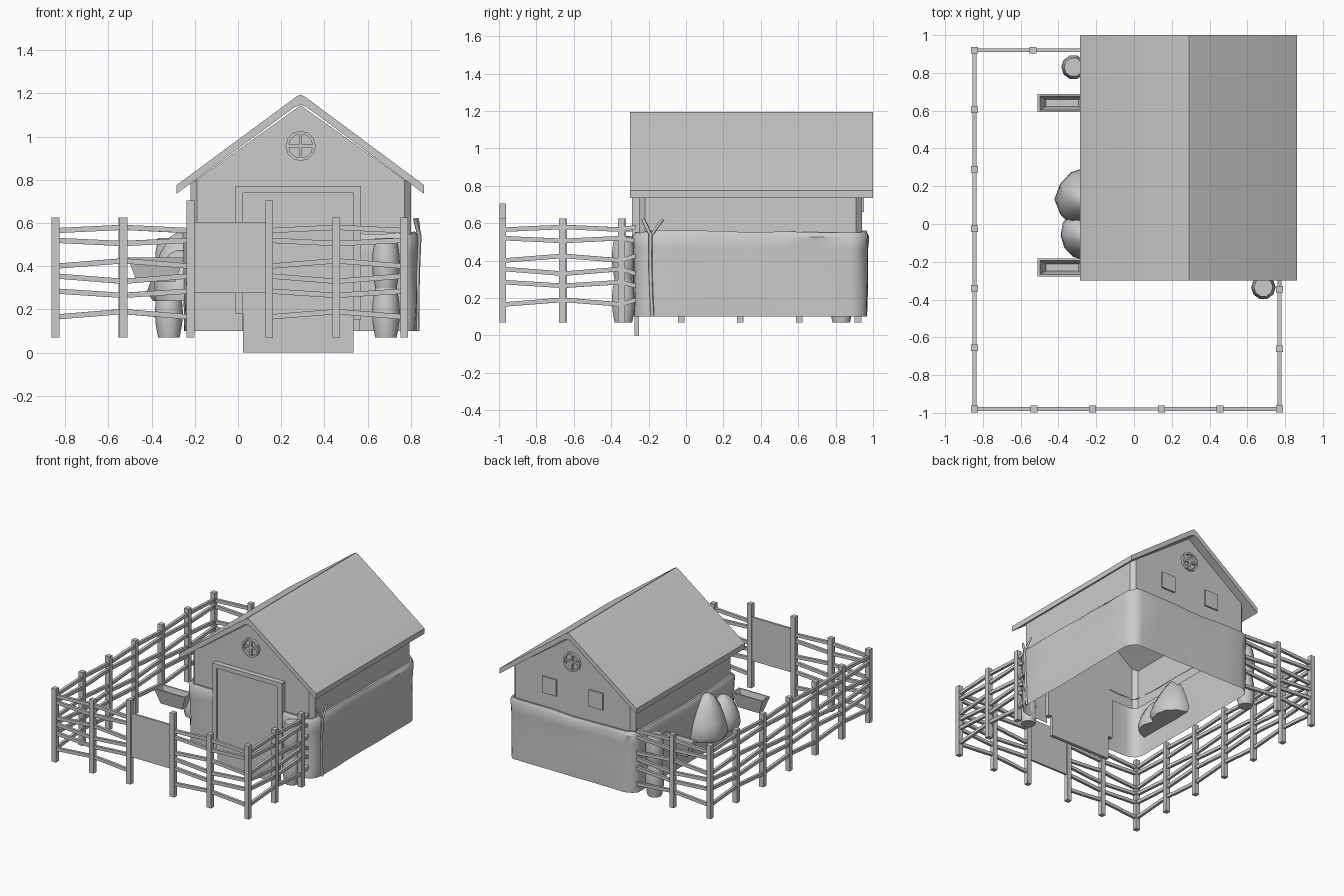
import bpy, bmesh, math, random
from mathutils import Vector, Matrix

if "Cube" in bpy.data.objects:
    bpy.data.objects.remove(bpy.data.objects["Cube"])
random.seed(4)
CX = 0.29  # barn centre line


def make(name, verts, faces, smooth=False):
    me = bpy.data.meshes.new(name)
    me.from_pydata([tuple(v) for v in verts], [], faces)
    bm = bmesh.new()
    bm.from_mesh(me)
    bmesh.ops.recalc_face_normals(bm, faces=bm.faces)
    bm.to_mesh(me)
    bm.free()
    ob = bpy.data.objects.new(name, me)
    bpy.context.collection.objects.link(ob)
    if smooth:
        bpy.context.view_layer.objects.active = ob
        bpy.ops.object.select_all(action='DESELECT')
        ob.select_set(True)
        bpy.ops.object.shade_smooth_by_angle(angle=math.radians(40))
    return ob


BOX_FACES = [(0, 1, 3, 2), (4, 6, 7, 5), (0, 4, 5, 1), (2, 3, 7, 6), (0, 2, 6, 4), (1, 5, 7, 3)]


def box(name, x0, x1, y0, y1, z0, z1):
    return make(name, [(x, y, z) for x in (x0, x1) for y in (y0, y1) for z in (z0, z1)], BOX_FACES)


def beam(name, a, b, w, h):
    # box running from a to b, mostly horizontal
    a, b = Vector(a), Vector(b)
    side = (b - a).cross(Vector((0, 0, 1))).normalized() * w / 2
    up = Vector((0, 0, h / 2))
    return make(name, [p + s * side + u * up for p in (a, b) for s in (-1, 1) for u in (-1, 1)], BOX_FACES)


def lathe(name, x, y, prof, n, wob=0.0, lean=0.0):
    verts = []
    top = prof[-1][1]
    for r, z in prof:
        for i in range(n):
            a = 2 * math.pi * i / n
            q = r * (1 + random.uniform(-wob, wob))
            verts.append((x + q * math.cos(a) + lean * z / top, y + q * math.sin(a), z))
    faces = [(k * n + i, k * n + (i + 1) % n, (k + 1) * n + (i + 1) % n, (k + 1) * n + i)
             for k in range(len(prof) - 1) for i in range(n)]
    faces += [tuple(range(n)), tuple(range((len(prof) - 1) * n, len(prof) * n))]
    return make(name, verts, faces, True)


# Roof: bent slab extruded along y
prof = [(-0.285, 0.735), (-0.285, 0.775), (CX - 0.02, 1.185), (CX, 1.195), (CX + 0.02, 1.185),
        (0.862, 0.775), (0.862, 0.735), (CX + 0.03, 1.135), (CX, 1.148), (CX - 0.03, 1.135)]
n = len(prof)
half = [(0, 1, 2, 9), (2, 3, 8, 9), (3, 4, 7, 8), (4, 5, 6, 7)]
roof = make("roof", [(x, y, z) for y in (-0.3, 1.0) for x, z in prof],
            [(i, (i + 1) % n, n + (i + 1) % n, n + i) for i in range(n)]
            + half + [tuple(n + i for i in f) for f in half], True)

# Upper walls: chamfered plan, top follows the gable
X0, X1, Y0, Y1, c = -0.22, 0.80, -0.25, 0.94, 0.03
plan = [(X0 + c, Y0), (CX, Y0), (X1 - c, Y0), (X1, Y0 + c), (X1, Y1 - c),
        (X1 - c, Y1), (CX, Y1), (X0 + c, Y1), (X0, Y1 - c), (X0, Y0 + c)]
n = len(plan)
make("barn_walls", [(x, y, 0.48) for x, y in plan]
     + [(x, y, 1.145 - 0.715 * abs(x - CX)) for x, y in plan],
     [(i, (i + 1) % n, n + (i + 1) % n, n + i) for i in range(n)])

# Lower covering: rounded, slightly wavy skirt with a gap for the door
path = [(0.56, Y0, 0, -1), (0.66, Y0, 0, -1)]
r = 0.06
corners = [(X1 - r, Y0 + r, -90), (X1 - r, Y1 - r, 0), (X0 + r, Y1 - r, 90), (X0 + r, Y0 + r, 180)]
for k, (x, y, a0) in enumerate(corners):
    if k:
        px, py = path[-1][:2]
        a = math.radians(a0)
        nx, ny = math.cos(a), math.sin(a)
        ex, ey = x + r * nx, y + r * ny
        path += [(px + (ex - px) * t / 6, py + (ey - py) * t / 6, nx, ny) for t in range(1, 6)]
    for s in range(5):
        a = math.radians(a0 + 22.5 * s)
        path.append((x + r * math.cos(a), y + r * math.sin(a), math.cos(a), math.sin(a)))
path += [(-0.08, Y0, 0, -1), (0.02, Y0, 0, -1)]
rows = [(0.10, 0.027), (0.22, 0.03), (0.36, 0.028), (0.46, 0.03), (0.53, 0.036), (0.555, 0.02), (0.55, -0.005)]
verts = []
m = len(path)
wave = [random.uniform(-0.008, 0.008) for _ in range(m)]
for k, (z, off) in enumerate(rows):
    for i, (x, y, nx, ny) in enumerate(path):
        o = off + random.uniform(-0.004, 0.004)
        verts.append((x + nx * o, y + ny * o, z + (wave[i] if k > 3 else 0)))
make("lower_skirt", verts, [(k * m + i, k * m + i + 1, (k + 1) * m + i + 1, (k + 1) * m + i)
                            for k in range(len(rows) - 1) for i in range(m - 1)], True)

# Forked stick against the right side
def stick(name, pts, rad):
    cu = bpy.data.curves.new(name, 'CURVE')
    cu.dimensions = '3D'
    cu.bevel_depth = rad
    cu.bevel_resolution = 0
    cu.use_fill_caps = True
    sp = cu.splines.new('POLY')
    sp.points.add(len(pts) - 1)
    for p, q in zip(sp.points, pts):
        p.co = (*q, 1)
    bpy.context.collection.objects.link(bpy.data.objects.new(name, cu))


stick("forked_stick", [(0.83, -0.18, 0.10), (0.832, -0.19, 0.35), (0.84, -0.19, 0.54), (0.82, -0.23, 0.62)], 0.01)
stick("stick_branch", [(0.84, -0.19, 0.53), (0.83, -0.125, 0.62)], 0.008)

# Door and frame
box("door", 0.022, 0.535, -0.275, -0.25, 0.0, 0.74)
for name, x0, x1, z0 in (("frame_left", -0.012, 0.022, 0.18), ("frame_right", 0.535, 0.57, 0.15),
                         ("frame_top", -0.012, 0.57, 0.74)):
    box(name, x0, x1, -0.29, -0.25, z0, 0.772)

# Round windows with a cross, front and back
for side, y, d in (("front", Y0, -1), ("back", Y1, 1)):
    N = 12
    vs = [(CX + R * math.cos(2 * math.pi * i / N), y + d * t, 0.957 + R * math.sin(2 * math.pi * i / N))
          for R, t in ((0.07, 0), (0.07, 0.02), (0.056, 0.02), (0.056, 0)) for i in range(N)]
    make(side + "_round_window", vs, [(k * N + i, k * N + (i + 1) % N, (k + 1) * N + (i + 1) % N, (k + 1) * N + i)
                                      for k in range(3) for i in range(N)])
    ya, yb = sorted((y, y + d * 0.014))
    box(side + "_window_bar_v", CX - 0.007, CX + 0.007, ya, yb, 0.9, 1.014)
    box(side + "_window_bar_h", CX - 0.057, CX + 0.057, ya, yb, 0.95, 0.964)

# Square back windows
for x in (CX - 0.2, CX + 0.19):
    box("back_window", x - 0.058, x + 0.058, Y1 - 0.01, Y1 + 0.012, 0.66, 0.785)

# Fence: posts and crooked rails along each run
RAILS = [(0.565, 0.58), (0.52, 0.505), (0.40, 0.425), (0.355, 0.33), (0.285, 0.265), (0.165, 0.19)]


def post(x, y, top=0.625):
    box("fence_post", x - 0.018, x + 0.018, y - 0.018, y + 0.018, 0.07, top)


def run(points):
    for j, (a, b) in enumerate(zip(points, points[1:])):
        for za, zb in RAILS:
            if j % 2:
                za, zb = zb, za
            beam("fence_rail", (*a, za), (*b, zb), 0.02, 0.024)


FX0, FX1, FY0, FY1 = -0.845, 0.77, -0.98, 0.92
left = [(FX0, y) for y in (FY0, -0.655, -0.34, -0.025, 0.29, 0.605, FY1)]
front_left = [(FX0, FY0), (-0.53, FY0), (-0.22, FY0)]
front_right = [(0.145, FY0), (0.455, FY0), (FX1, FY0)]
back = [(FX0, FY1), (-0.535, FY1), (-0.235, FY1)]
right = [(FX1, FY0), (FX1, -0.66), (FX1, -0.345), (FX1, -0.27)]
for pts in (left, front_left, front_right, back, right):
    run(pts)
for p in left + [front_left[1]] + front_right[1:] + [back[1]] + right[1:3]:
    post(*p)
post(-0.22, FY0, 0.705)
post(0.145, FY0, 0.705)
box("gate_panel", -0.205, 0.13, FY0 - 0.008, FY0 + 0.008, 0.275, 0.605)

# Stacked barrels
for x, y in ((-0.32, 0.83), (0.685, -0.335)):
    for z in (0.07, 0.30):
        lathe("barrel", x, y, [(0.05, z), (0.061, z + 0.06), (0.065, z + 0.115), (0.061, z + 0.17), (0.05, z + 0.23)], 10)

# Open feed troughs
for y in (-0.23, 0.64):
    rings = [(-0.47, -0.29, 0.025, 0.33), (-0.51, -0.25, 0.047, 0.44),
             (-0.498, -0.262, 0.037, 0.44), (-0.465, -0.295, 0.018, 0.35)]
    vs = [p for a, b, w, z in rings for p in ((a, y - w, z), (b, y - w, z), (b, y + w, z), (a, y + w, z))]
    make("trough", vs, [(4 * k + i, 4 * k + (i + 1) % 4, 4 * k + 4 + (i + 1) % 4, 4 * k + 4 + i)
                        for k in range(3) for i in range(4)] + [(0, 1, 2, 3), (12, 13, 14, 15)])

# Hay mounds against the left wall
lathe("hay_mound_large", -0.23, 0.13, [(0.15, 0.24), (0.165, 0.28), (0.14, 0.37), (0.1, 0.46), (0.055, 0.53), (0.015, 0.555)],
      12, 0.04, -0.04)
lathe("hay_mound_small", -0.24, -0.06, [(0.125, 0.24), (0.135, 0.27), (0.12, 0.34), (0.085, 0.41), (0.045, 0.46), (0.012, 0.475)],
      12, 0.04, -0.03)
